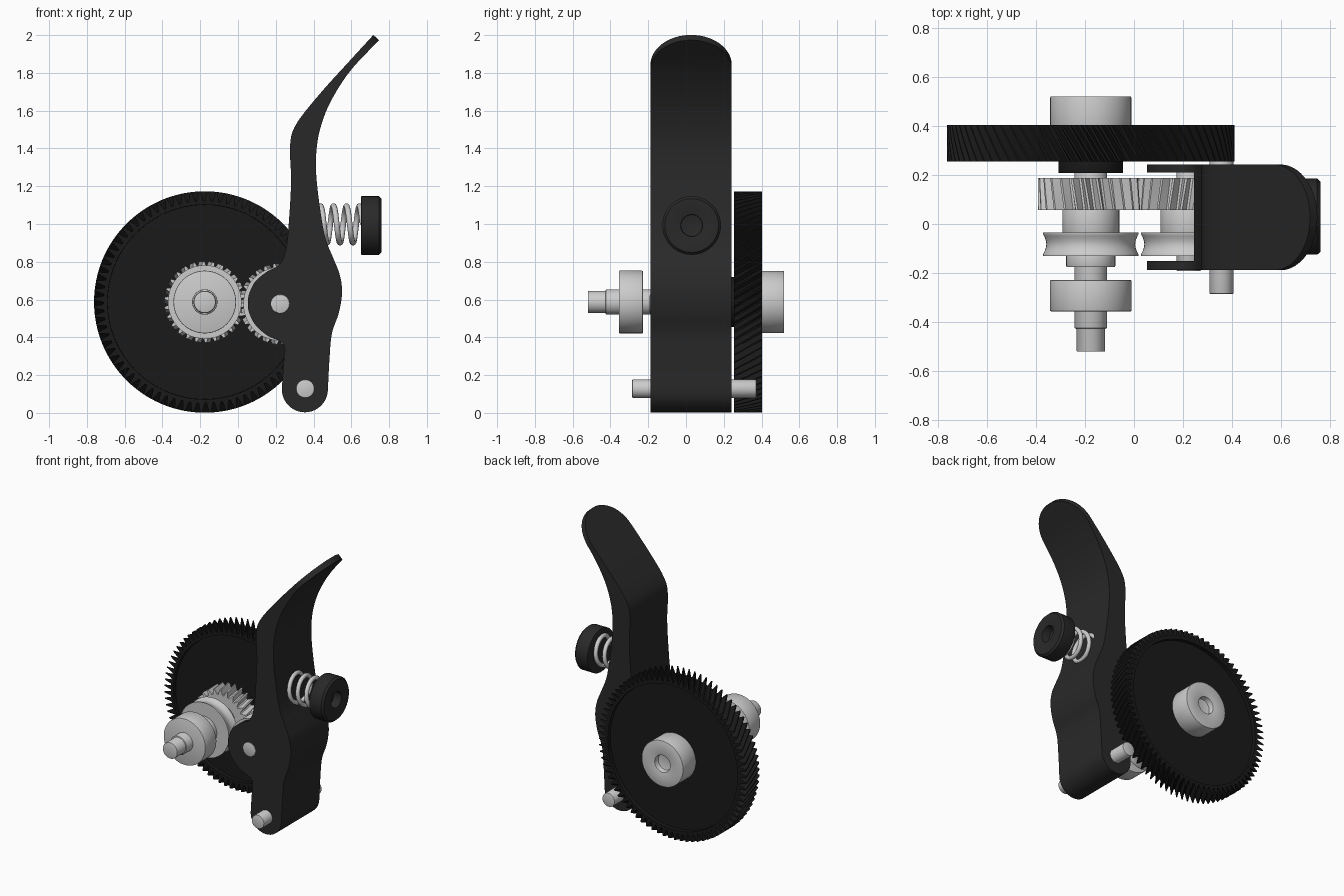
import bpy, bmesh
from math import sin, cos, pi, radians
from mathutils import Vector

if "Cube" in bpy.data.objects:
    bpy.data.objects.remove(bpy.data.objects["Cube"])


def material(name, v):
    m = bpy.data.materials.new(name)
    m.diffuse_color = (v, v, v, 1)
    m.use_nodes = True
    m.node_tree.nodes["Principled BSDF"].inputs["Base Color"].default_value = m.diffuse_color
    return m


LEVER_BLACK = material("lever_black", 0.022)
GEAR_BLACK = material("gear_black", 0.010)
MAIN = (-0.176, 0.587)    # x, z of the main shaft
IDLER = (0.223, 0.577)    # x, z of the idler shaft


def finish(name, bm, mat=None, angle=35, bevel=0):
    bmesh.ops.recalc_face_normals(bm, faces=bm.faces)
    me = bpy.data.meshes.new(name)
    bm.to_mesh(me)
    bm.free()
    ob = bpy.data.objects.new(name, me)
    bpy.context.collection.objects.link(ob)
    if mat:
        me.materials.append(mat)
    bpy.ops.object.select_all(action='DESELECT')
    ob.select_set(True)
    bpy.context.view_layer.objects.active = ob
    if bevel:
        mod = ob.modifiers.new("bevel", 'BEVEL')
        mod.width, mod.segments, mod.angle_limit = bevel, 2, radians(50)
        bpy.ops.object.modifier_apply(modifier=mod.name)
    bpy.ops.object.shade_smooth_by_angle(angle=radians(angle))
    return ob


def lathe(name, centre, profile, axis='Y', mat=None, bevel=0.005, seg=64):
    """Revolve (radius, position along axis) points around the axis."""
    bm = bmesh.new()
    a, b = centre
    rings = []
    for r, t in profile:
        ring = []
        for i in range(seg if r > 0 else 1):
            u, v = a + r * cos(2 * pi * i / seg), b + r * sin(2 * pi * i / seg)
            ring.append(bm.verts.new((u, t, v) if axis == 'Y' else (t, u, v)))
        rings.append(ring)
    for p, q in zip(rings, rings[1:]):
        for i in range(seg):
            j = (i + 1) % seg
            if len(p) == 1:
                bm.faces.new((p[0], q[i], q[j]))
            elif len(q) == 1:
                bm.faces.new((p[i], p[j], q[0]))
            else:
                bm.faces.new((p[i], p[j], q[j], q[i]))
    return finish(name, bm, mat, 35, bevel)


def rod(name, centre, r, y0, y1, **kw):
    return lathe(name, centre, [(0, y0), (r, y0), (r, y1), (0, y1)], **kw)


def gear(name, centre, n, root, tip, inner, y0, y1, twist, mat=None, phase=0, layers=6):
    """Helical toothed ring with a plain round bore."""
    bm = bmesh.new()
    shape = [(0.0, root), (0.22, root), (0.52, tip), (0.70, tip)]
    count = n * len(shape)

    def ring(y, tw, radius=None):
        out = []
        for k in range(n):
            for f, r in shape:
                a = 2 * pi * (k + f + phase) / n + tw
                r = radius or r
                out.append(bm.verts.new((centre[0] + r * cos(a), y, centre[1] + r * sin(a))))
        return out

    rings = [ring(y0, 0, inner)]
    for s in range(layers + 1):
        rings.append(ring(y0 + (y1 - y0) * s / layers, twist * s / layers))
    rings.append(ring(y1, twist, inner))
    rings.append(rings[0])
    for p, q in zip(rings, rings[1:]):
        for i in range(count):
            j = (i + 1) % count
            bm.faces.new((p[i], p[j], q[j], q[i]))
    return finish(name, bm, mat, 25)


def smooth_path(pts, steps=6):
    """Catmull-Rom curve through the points."""
    p = [Vector(q) for q in pts]
    p = [2 * p[0] - p[1]] + p + [2 * p[-1] - p[-2]]
    out = []
    for a, b, c, d in zip(p, p[1:], p[2:], p[3:]):
        for s in range(steps):
            t = s / steps
            out.append(0.5 * (2 * b + (c - a) * t + (2 * a - 5 * b + 4 * c - d) * t * t
                              + (3 * b - a - 3 * c + d) * t ** 3))
    return out + [p[-2]]


def prism(name, pts, offset, mat=None):
    bm = bmesh.new()
    f = bm.faces.new([bm.verts.new(p) for p in pts])
    ext = bmesh.ops.extrude_face_region(bm, geom=[f])
    bmesh.ops.translate(bm, vec=offset, verts=[v for v in ext['geom']
                                               if isinstance(v, bmesh.types.BMVert)])
    return finish(name, bm, mat)


def boolean(ob, cutter, op):
    mod = ob.modifiers.new("cut", 'BOOLEAN')
    mod.object, mod.operation, mod.solver = cutter, op, 'EXACT'
    bpy.context.view_layer.objects.active = ob
    bpy.ops.object.modifier_apply(modifier=mod.name)
    bpy.data.objects.remove(cutter)


# Lever: side profile, rounded at the tip, pocketed around the idler
right = [(0.744, 1.975), (0.59, 1.81), (0.485, 1.645), (0.43, 1.5), (0.41, 1.37),
         (0.412, 1.235), (0.435, 1.05), (0.46, 0.92), (0.50, 0.82), (0.535, 0.73),
         (0.547, 0.637), (0.53, 0.53), (0.493, 0.42), (0.48, 0.28), (0.472, 0.125)]
left = [(0.228, 0.125), (0.236, 0.25), (0.243, 0.345), (0.215, 0.38), (0.15, 0.41),
        (0.087, 0.467), (0.055, 0.53), (0.048, 0.58), (0.055, 0.63), (0.087, 0.695),
        (0.15, 0.748), (0.215, 0.785), (0.25, 0.865), (0.268, 1.05), (0.277, 1.235),
        (0.272, 1.42), (0.305, 1.53), (0.43, 1.69), (0.59, 1.867), (0.712, 2.0)]
foot = [Vector((0.35 + 0.122 * cos(a), 0.125 + 0.122 * sin(a)))
        for a in [-pi * i / 20 for i in range(1, 20)]]
outline = smooth_path(right) + foot + smooth_path(left)
lever = prism("lever", [(p.x + 0.004, -0.25, p.y) for p in outline], (0, 0.55, 0), LEVER_BLACK)

along, normal = Vector((0.68, 0, 0.733)), Vector((0.733, 0, -0.68))
mid, half = Vector((0.586, 0.027, 1.829)), 0.215
side = Vector((0, half, 0))
tip = [mid + side * cos(a) + along * half * sin(a) for a in [pi * i / 32 for i in range(33)]]
tip += [mid - side - along * 4, mid + side - along * 4]
boolean(lever, prism("tip_cutter", [p - normal * 3 for p in tip], normal * 6), 'INTERSECT')
boolean(lever, rod("pocket_cutter", IDLER, 0.25, -0.15, 0.21, bevel=0), 'DIFFERENCE')
lever.select_set(True)
bpy.ops.object.shade_smooth_by_angle(angle=radians(35))

# Pivot pin and idler axle
rod("pivot_pin", (0.356, 0.128), 0.049, -0.285, 0.372)
rod("idler_axle", IDLER, 0.05, -0.192, 0.235)

# Large driven gear with recessed web, front boss and rear hub
gear("large_gear", MAIN, 80, 0.535, 0.586, 0.515, 0.254, 0.403, 0.16, GEAR_BLACK)
rod("large_gear_web", MAIN, 0.52, 0.28, 0.375, mat=GEAR_BLACK, bevel=0)
rod("large_gear_boss", MAIN, 0.132, 0.207, 0.30, mat=GEAR_BLACK)
lathe("rear_hub", MAIN, [(0, 0.36), (0.165, 0.36), (0.165, 0.52), (0.06, 0.52),
                         (0.06, 0.48), (0, 0.48)])

# Main shaft with stepped end, and its bearing
lathe("main_shaft", MAIN, [(0, -0.52), (0.058, -0.52), (0.058, -0.425), (0.067, -0.425),
                           (0.067, 0.30), (0, 0.30)])
rod("bearing", MAIN, 0.166, -0.356, -0.228)
rod("bearing_collar", MAIN, 0.1, -0.176, -0.12)

# Matching pair of toothed drive wheels with grooved rollers
for label, c, twist, phase in (("main", MAIN, 0.1, 0), ("idler", IDLER, -0.1, 0.5)):
    gear(label + "_small_gear", c, 26, 0.178, 0.215, 0.1, 0.058, 0.188, twist, phase=phase)
    rod(label + "_wheel_hub", c, 0.116, -0.05, 0.065)
    groove = [(0.195 - 0.014 * sin(pi * i / 10), -0.125 + 0.085 * i / 10) for i in range(11)]
    lathe(label + "_grooved_roller", c,
          [(0, -0.131), (0.195, -0.131)] + groove + [(0.195, -0.034), (0, -0.034)], bevel=0)

# Thumb knob with socket
lathe("tension_knob", (0.03, 0.992),
      [(0, 0.652), (0.155, 0.652), (0.155, 0.746), (0.142, 0.76), (0.057, 0.76),
       (0.057, 0.70), (0, 0.70)], axis='X', mat=LEVER_BLACK, bevel=0.003)

# Compression spring
cu = bpy.data.curves.new("spring", 'CURVE')
cu.dimensions, cu.bevel_depth, cu.bevel_resolution, cu.use_fill_caps = '3D', 0.015, 3, True
sp = cu.splines.new('POLY')
turns, N = 3.5, 144
sp.points.add(N)
for i, p in enumerate(sp.points):
    a = 2 * pi * turns * i / N
    p.co = (0.42 + 0.24 * i / N, 0.03 + 0.097 * cos(a), 0.998 + 0.097 * sin(a), 1)
bpy.context.collection.objects.link(bpy.data.objects.new("spring", cu))
